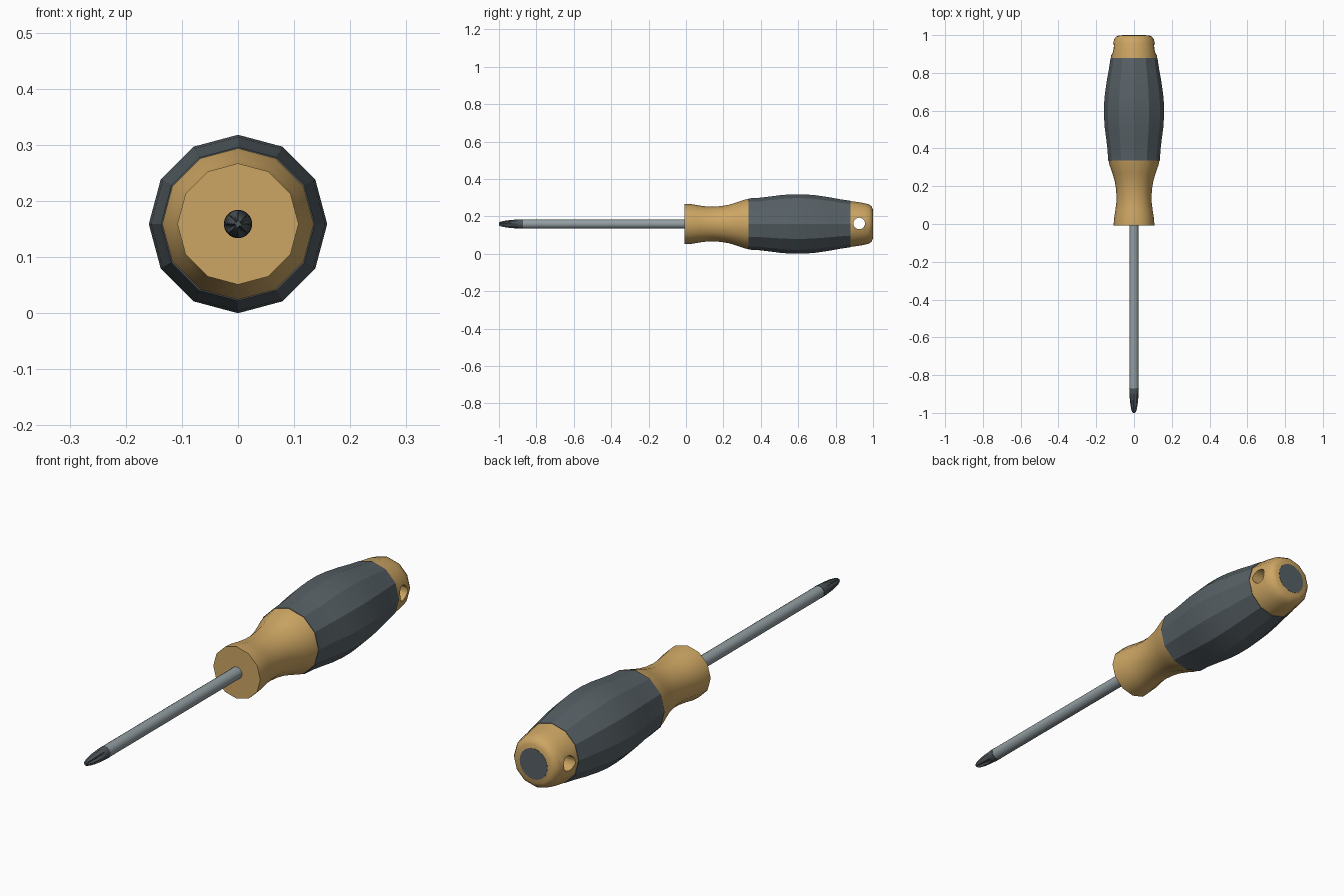
import bpy, bmesh, math

if "Cube" in bpy.data.objects:
    bpy.data.objects.remove(bpy.data.objects["Cube"])

ZC = 0.159  # height of the tool's axis


def material(name, rgb):
    m = bpy.data.materials.new(name)
    m.diffuse_color = (*rgb, 1)
    m.use_nodes = True
    m.node_tree.nodes["Principled BSDF"].inputs["Base Color"].default_value = m.diffuse_color
    return m


gold = material("ochre plastic", (0.61, 0.38, 0.125))
slate = material("slate rubber", (0.095, 0.118, 0.132))
steel = material("steel", (0.29, 0.34, 0.36))
dark = material("dark steel", (0.075, 0.09, 0.10))


def loft(name, profile, sides, mat, angle, groove=None):
    """Closed rings along y; profile rows are (y, radius[, groove depth])."""
    bm = bmesh.new()
    rings = []
    for row in profile:
        y, r = row[:2]
        depth = row[2] if len(row) > 2 else 0
        ring = []
        for i in range(sides):
            a = 2 * math.pi * i / sides
            k = r * (1 - depth * groove(a)) if groove else r
            ring.append(bm.verts.new((k * math.cos(a), y, ZC + k * math.sin(a))))
        rings.append(ring)
    for p, q in zip(rings, rings[1:]):
        for i in range(sides):
            j = (i + 1) % sides
            bm.faces.new((p[i], p[j], q[j], q[i]))
    bm.faces.new(rings[0])
    bm.faces.new(rings[-1])
    bmesh.ops.recalc_face_normals(bm, faces=bm.faces)
    me = bpy.data.meshes.new(name)
    bm.to_mesh(me)
    bm.free()
    me.materials.append(mat)
    ob = bpy.data.objects.new(name, me)
    bpy.context.collection.objects.link(ob)
    smooth(ob, angle)
    return ob


def smooth(ob, angle):
    bpy.ops.object.select_all(action='DESELECT')
    ob.select_set(True)
    bpy.context.view_layer.objects.active = ob
    bpy.ops.object.shade_smooth_by_angle(angle=math.radians(angle))


# Waisted front of the handle
loft("handle_neck", [(-0.008, 0.108), (0.03, 0.106), (0.07, 0.099), (0.11, 0.094),
                     (0.15, 0.093), (0.19, 0.096), (0.23, 0.103), (0.27, 0.115),
                     (0.31, 0.129), (0.336, 0.135)], 12, gold, 40)

# Bulging twelve-sided grip
loft("grip", [(0.335, 0.137), (0.39, 0.140), (0.45, 0.147), (0.51, 0.155),
              (0.57, 0.159), (0.63, 0.159), (0.69, 0.154), (0.76, 0.144),
              (0.82, 0.133), (0.88, 0.124)], 12, slate, 20)

# End cap with a cross hole for hanging
cap = loft("end_cap", [(0.878, 0.1225), (0.92, 0.117), (0.955, 0.111), (0.978, 0.105),
                       (0.992, 0.095), (0.999, 0.080)], 12, gold, 40)
bpy.ops.mesh.primitive_cylinder_add(vertices=20, radius=0.031, depth=0.5,
                                    location=(0, 0.926, ZC + 0.003),
                                    rotation=(0, math.pi / 2, 0))
cutter = bpy.context.object
cutter.name = "hole_cutter"
cutter.hide_render = True
cutter.data.materials.append(gold)
mod = cap.modifiers.new("hole", 'BOOLEAN')
mod.operation, mod.object, mod.solver = 'DIFFERENCE', cutter, 'EXACT'
bpy.context.view_layer.objects.active = cap
bpy.ops.object.modifier_move_to_index(modifier=mod.name, index=0)
bpy.ops.object.modifier_apply(modifier=mod.name)
bpy.data.objects.remove(cutter)
smooth(cap, 40)

# Round insert in the end of the cap
loft("end_disc", [(0.995, 0.064), (1.0, 0.064)], 20, slate, 30)

# Shaft
loft("shaft", [(-0.875, 0.0245), (0.0, 0.0245)], 16, steel, 40)


# Cross-head tip: four tapering wings with grooves between
def four_grooves(a):
    return max(0.0, math.cos(4 * (a - math.pi / 8))) ** 0.7


loft("cross_tip", [(-0.872, 0.0252), (-0.895, 0.0245), (-0.90, 0.0235, 0.0),
                   (-0.925, 0.0225, 0.3), (-0.955, 0.0195, 0.5), (-0.982, 0.0145, 0.55),
                   (-0.994, 0.011, 0.5), (-1.0, 0.006, 0.3)], 32, dark, 30, four_grooves)
